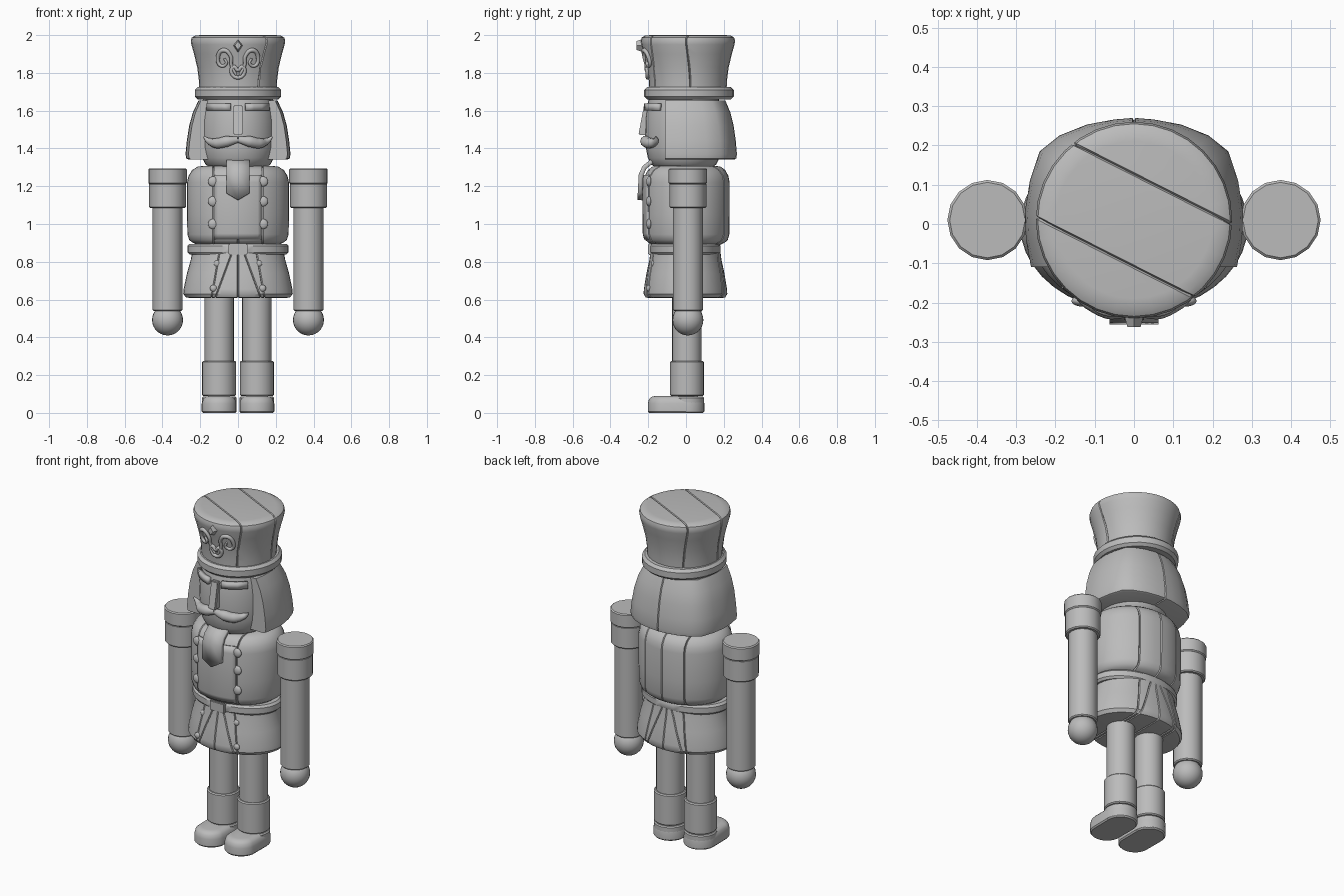
import bpy, bmesh, math
from mathutils import Vector

if "Cube" in bpy.data.objects:
    bpy.data.objects.remove(bpy.data.objects["Cube"])

GREY = (0.5, 0.5, 0.5, 1)
mat = bpy.data.materials.new("plain grey")
mat.use_nodes = True
mat.diffuse_color = GREY
mat.node_tree.nodes["Principled BSDF"].inputs["Base Color"].default_value = GREY


def finish(name, mesh, angle=35):
    mesh.materials.clear()
    mesh.materials.append(mat)
    mesh.shade_smooth()
    mesh.set_sharp_from_angle(angle=math.radians(angle))
    ob = bpy.data.objects.new(name, mesh)
    bpy.context.collection.objects.link(ob)
    return ob


def from_bm(name, bm, angle=35):
    bmesh.ops.recalc_face_normals(bm, faces=bm.faces)
    mesh = bpy.data.meshes.new(name)
    bm.to_mesh(mesh)
    bm.free()
    return finish(name, mesh, angle)


def groove(bm, co, no, width=0.004, depth=0.007):
    """Cut a thin V seam along a plane."""
    co, no = Vector(co), Vector(no).normalized()
    bm.normal_update()
    for offset in (-width, width, 0):
        geom = bm.verts[:] + bm.edges[:] + bm.faces[:]
        cut = bmesh.ops.bisect_plane(bm, geom=geom, dist=1e-5, plane_co=co + no * offset, plane_no=no)
    bm.normal_update()
    moves = [(v, v.normal.copy()) for v in cut["geom_cut"] if isinstance(v, bmesh.types.BMVert)]
    for v, n in moves:
        v.co -= n * depth


def loft(name, rings, seams=(), angle=35):
    """Skin closed rings of points and cap both ends."""
    bm = bmesh.new()
    rows = [[bm.verts.new(p) for p in ring] for ring in rings]
    n = len(rows[0])
    for a, b in zip(rows, rows[1:]):
        for i in range(n):
            j = (i + 1) % n
            bm.faces.new((a[i], a[j], b[j], b[i]))
    bm.faces.new(rows[0][::-1])
    bm.faces.new(rows[-1])
    bmesh.ops.recalc_face_normals(bm, faces=bm.faces)
    for co, no in seams:
        groove(bm, co, no)
    return from_bm(name, bm, angle)


def lathe(name, profile, centre=(0, 0), depth=1.0, sides=32, seams=()):
    """Turn (radius, z) pairs, squashed in y by depth."""
    turns = [math.tau * i / sides for i in range(sides)]
    rings = [[(centre[0] + r * math.cos(t), centre[1] + r * depth * math.sin(t), z) for t in turns]
             for r, z in profile]
    return loft(name, rings, seams)


def drum(name, r, z0, z1, centre, bevel=0.006, **kw):
    return lathe(name, [(r - bevel, z0), (r, z0 + bevel), (r, z1 - bevel), (r - bevel, z1)], centre, **kw)


def box(name, centre, size, slope=0.0, bevel=0.006):
    bm = bmesh.new()
    bmesh.ops.create_cube(bm, size=1)
    for v in bm.verts:
        v.co.y += slope * v.co.z
        v.co = Vector(centre) + v.co * Vector(size)
    bmesh.ops.bevel(bm, geom=bm.edges[:], offset=bevel, segments=2, affect='EDGES')
    return from_bm(name, bm)


def ball(name, centre, size):
    bm = bmesh.new()
    bmesh.ops.create_uvsphere(bm, u_segments=24, v_segments=14, radius=1)
    for v in bm.verts:
        v.co = Vector(centre) + v.co * Vector(size)
    return from_bm(name, bm, 60)


def tube(name, points, radius, closed=False):
    """Tapered tube through (x, y, z, thickness) points."""
    cu = bpy.data.curves.new(name, 'CURVE')
    cu.dimensions = '3D'
    cu.bevel_depth, cu.bevel_resolution, cu.resolution_u = radius, 3, 8
    cu.use_fill_caps = True
    sp = cu.splines.new('BEZIER')
    sp.bezier_points.add(len(points) - 1)
    for bp, (x, y, z, t) in zip(sp.bezier_points, points):
        bp.co, bp.radius = (x, y, z), t
        bp.handle_left_type = bp.handle_right_type = 'AUTO'
    sp.use_cyclic_u = closed
    tmp = bpy.data.objects.new(name, cu)
    bpy.context.collection.objects.link(tmp)
    bpy.context.view_layer.update()
    mesh = bpy.data.meshes.new_from_object(tmp.evaluated_get(bpy.context.evaluated_depsgraph_get()))
    bpy.data.objects.remove(tmp)
    return finish(name, mesh, 60)


def sheet(name, rows, thickness):
    """Skin open rows of points and thicken them."""
    bm = bmesh.new()
    grid = [[bm.verts.new(p) for p in row] for row in rows]
    for a, b in zip(grid, grid[1:]):
        for i in range(len(a) - 1):
            bm.faces.new((a[i], a[i + 1], b[i + 1], b[i]))
    mesh = bpy.data.meshes.new(name)
    bm.to_mesh(mesh)
    bm.free()
    ob = finish(name, mesh)
    mod = ob.modifiers.new("thickness", 'SOLIDIFY')
    mod.thickness, mod.offset = thickness, 0
    return ob


CENTRE_SEAM = ((0, 0, 0), (1, 0, 0))

# Hat
HAT = [(0.205, 1.71), (0.207, 1.76), (0.216, 1.83), (0.233, 1.9), (0.247, 1.95),
       (0.25, 1.97), (0.245, 1.987), (0.228, 1.997), (0.2, 2.0)]
across = (0.45, 0.89, 0)
lathe("hat", HAT, (0, 0.01), seams=[((0.25, 0, 0), across), ((0.16, -0.19, 0), across)])
drum("hat_band", 0.228, 1.66, 1.725, (0, 0.016), bevel=0.015, depth=1.04)


def hat_y(x, z):
    r = next(a[0] + (b[0] - a[0]) * (z - a[1]) / (b[1] - a[1])
             for a, b in zip(HAT, HAT[1:]) if z <= b[1])
    return 0.005 - math.sqrt(r * r - x * x)


# Hat ornament
for side, s in (("left", 1), ("right", -1)):
    scroll = [(0.01, 1.79, 0.7), (0.035, 1.84, 0.9), (0.04, 1.89, 1), (0.075, 1.92, 1.2), (0.106, 1.885, 1.1),
              (0.09, 1.838, 0.9), (0.062, 1.85, 0.8), (0.072, 1.876, 0.6)]
    tube(side + "_hat_scroll", [(s * x, hat_y(x, z), z, t) for x, z, t in scroll], 0.01)
heart = [(0, 1.775), (0.035, 1.805), (0.022, 1.832), (0, 1.815), (-0.022, 1.832), (-0.035, 1.805)]
tube("hat_heart", [(x, hat_y(x, z), z, 1) for x, z in heart], 0.01, closed=True)
bm = bmesh.new()
bmesh.ops.create_cone(bm, cap_ends=True, segments=4, radius1=1, radius2=0.6, depth=1)
for v in bm.verts:
    v.co = (v.co.x * 0.028, -0.242 - v.co.z * 0.04, 1.945 + v.co.y * 0.038)
from_bm("hat_diamond", bm)

# Hair, flat at the front and flaring downward
half = [(0.16, -0.11), (0.262, -0.11), (0.275, -0.04), (0.278, 0.03), (0.265, 0.11), (0.24, 0.185),
        (0.19, 0.225), (0.12, 0.253), (0.05, 0.266)]
outline = half + [(0, 0.27)] + [(-x, y) for x, y in reversed(half)]
flare = [(0.95, 1.342), (0.985, 1.347), (1, 1.37), (0.975, 1.44), (0.93, 1.52), (0.86, 1.59), (0.75, 1.655)]
loft("hair", [[(x * k, -0.11 + (y + 0.11) * (0.35 + 0.65 * k), z) for x, y in outline] for k, z in flare],
     seams=[CENTRE_SEAM])

# Face
lathe("head", [(0.15, 1.3), (0.172, 1.315), (0.19, 1.35), (0.2, 1.4), (0.204, 1.47), (0.203, 1.55),
               (0.195, 1.62), (0.185, 1.665)], (0, -0.012))
box("nose", (0, -0.212, 1.55), (0.05, 0.05, 0.16), slope=0.6)
for side, s in (("left", 1), ("right", -1)):
    rows = [[(s * x, -0.017 - math.sqrt(0.2 ** 2 - x * x), z) for x in (0.04, 0.08, 0.12, 0.16)]
            for z in (1.6, 1.637)]
    sheet(side + "_eyebrow", rows, 0.022)
    tube(side + "_moustache", [(0, -0.216, 1.447, 0.55), (s * 0.06, -0.213, 1.437, 1), (s * 0.11, -0.19, 1.428, 0.95),
                               (s * 0.155, -0.16, 1.44, 0.55), (s * 0.182, -0.16, 1.463, 0.15)], 0.03)

# Beard, folded over the collar and pointed at the tip
path = [(-0.15, 1.332, 0), (-0.185, 1.328, 0), (-0.22, 1.3, 0), (-0.238, 1.26, 0), (-0.243, 1.163, 0.037)]
sheet("beard", [[(x, y, z - (drop if x == 0 else 0)) for x in (-0.062, 0, 0.062)] for y, z, drop in path], 0.025)

# Torso
TORSO_DEPTH = 0.845
lathe("torso", [(0.2, 0.885), (0.238, 0.9), (0.258, 0.915), (0.268, 0.945), (0.27, 1.05), (0.27, 1.22),
                (0.262, 1.255), (0.243, 1.285), (0.215, 1.303), (0.18, 1.308)],
      (0, 0.003), TORSO_DEPTH, 40, [CENTRE_SEAM, ((0.13, 0, 0), (1, 0, 0)), ((-0.13, 0, 0), (1, 0, 0))])
columns = [-0.124 + 0.248 * i / 12 for i in range(13)]
sheet("front_panel", [[(x, 0.003 - TORSO_DEPTH * math.sqrt(r * r - x * x), z) for x in columns]
                      for r, z in ((0.262, 0.92), (0.27, 0.95), (0.272, 1.22), (0.264, 1.26))], 0.008)
for side, s in (("left", 1), ("right", -1)):
    for i, z in enumerate((1.0, 1.12, 1.225)):
        ball(f"{side}_coat_button_{i + 1}", (s * 0.132, -0.196, z), (0.027, 0.014, 0.027))

# Belt and skirt
drum("belt", 0.268, 0.838, 0.895, (0, -0.004), bevel=0.012, depth=0.7, sides=40)
box("belt_buckle", (0, -0.19, 0.867), (0.1, 0.024, 0.062))
pleats = [CENTRE_SEAM] + [((s * top, 0, 0.84), (0.23, 0, s * spread))
                          for s in (1, -1) for top, spread in ((0.035, 0.085), (0.1, 0.04))]
lathe("skirt", [(0.25, 0.608), (0.275, 0.611), (0.29, 0.63), (0.288, 0.655), (0.27, 0.74), (0.25, 0.81),
                (0.243, 0.85)], (0, -0.003), 0.765, 40, pleats)
for side, s in (("left", 1), ("right", -1)):
    for x, y, z in ((0.11, -0.172, 0.79), (0.13, -0.198, 0.66)):
        ball(f"{side}_skirt_button_{int(z * 100)}", (s * x, y, z), (0.018, 0.012, 0.018))

# Limbs
for side, s in (("left", 1), ("right", -1)):
    arm, leg = (s * 0.373, 0.01), (s * 0.1, 0.005)
    drum(side + "_epaulette", 0.102, 1.212, 1.295, arm, sides=16)
    drum(side + "_shoulder", 0.098, 1.085, 1.216, arm, sides=16)
    drum(side + "_arm", 0.08, 0.54, 1.09, arm, sides=16)
    ball(side + "_hand", (*arm, 0.492), (0.082, 0.082, 0.082))
    drum(side + "_leg", 0.078, 0.26, 0.63, leg, sides=24)
    drum(side + "_boot_cuff", 0.09, 0.09, 0.275, leg, sides=24)
    # Shoe: round heel, long round toe
    sole = [(math.cos(t), math.sin(t)) for t in (math.tau * i / 32 for i in range(32))]
    rings = []
    for k, z in ((0.085, 0), (0.092, 0.008), (0.092, 0.05), (0.086, 0.072), (0.073, 0.085), (0.05, 0.09)):
        rings.append([(leg[0] + k * c, k * d + (0.005 if d >= 0 else -0.11), z) for c, d in sole])
    loft(side + "_shoe", rings)
    drum(side + "_heel", 0.091, 0.0, 0.086, leg, sides=24)
